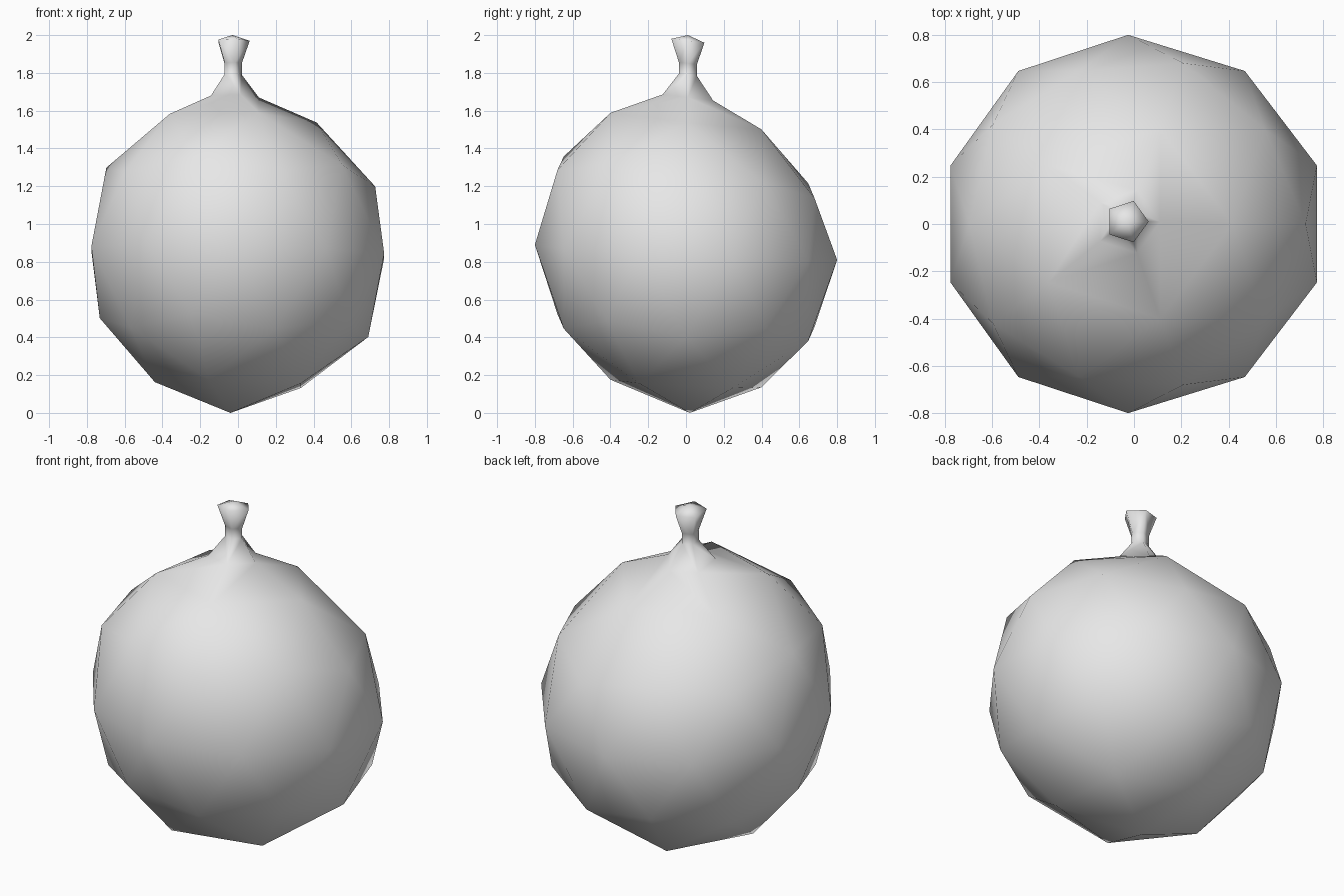
import bpy, bmesh
from math import cos, sin, tau

cube = bpy.data.objects.get("Cube")
if cube:
    bpy.data.objects.remove(cube, do_unlink=True)

# One plain grey for the whole skin
grey = bpy.data.materials.new("pale grey")
grey.use_nodes = True
colour = (0.8, 0.8, 0.8, 1)
grey.diffuse_color = colour
grey.node_tree.nodes["Principled BSDF"].inputs["Base Color"].default_value = colour

bm = bmesh.new()
bmesh.ops.create_icosphere(bm, subdivisions=2, radius=1)

# Round body: slightly uneven, leaning down toward the back
top = max(bm.verts, key=lambda v: v.co.z)
bottom = min(bm.verts, key=lambda v: v.co.z)
for v in bm.verts:
    x, y, z = v.co
    lean = 0.11 if z > 0.2 else 0.05
    drop = lean * y * 0.8 + 0.02 * x
    v.co = (0.815 * x - 0.025 * (1 - abs(x)), 0.8 * y, 0.85 + 0.82 * z - drop)
bottom.co = (-0.04, 0.02, 0)

# Open the top and keep the loop in angular order
bmesh.ops.delete(bm, geom=[top], context='VERTS')
edge = [v for v in bm.verts if v.is_boundary]
ring = []
for i in range(5):
    a = tau * i / 5
    ring.append(max(edge, key=lambda v: v.co.x * cos(a) + v.co.y * sin(a)))

# Tied neck and flared mouth: (radius, height)
for radius, height in [(0.14, 1.67), (0.05, 1.79), (0.05, 1.85), (0.092, 1.97)]:
    new = []
    for i in range(5):
        a = tau * i / 5
        y = radius * sin(a)
        new.append(bm.verts.new((radius * cos(a) - 0.03, y + 0.01, height - 0.12 * y)))
    for i in range(5):
        j = (i + 1) % 5
        bm.faces.new((ring[i], ring[j], new[j], new[i]))
    ring = new

# Shallow cap on the mouth
tip = bm.verts.new((-0.03, 0.01, 2))
for i in range(5):
    bm.faces.new((ring[i], ring[(i + 1) % 5], tip))

bmesh.ops.triangulate(bm, faces=[f for f in bm.faces if len(f.verts) > 3])
bmesh.ops.recalc_face_normals(bm, faces=bm.faces)
for f in bm.faces:
    f.smooth = True

mesh = bpy.data.meshes.new("balloon")
bm.to_mesh(mesh)
bm.free()
mesh.materials.append(grey)
bpy.context.collection.objects.link(bpy.data.objects.new("balloon", mesh))
